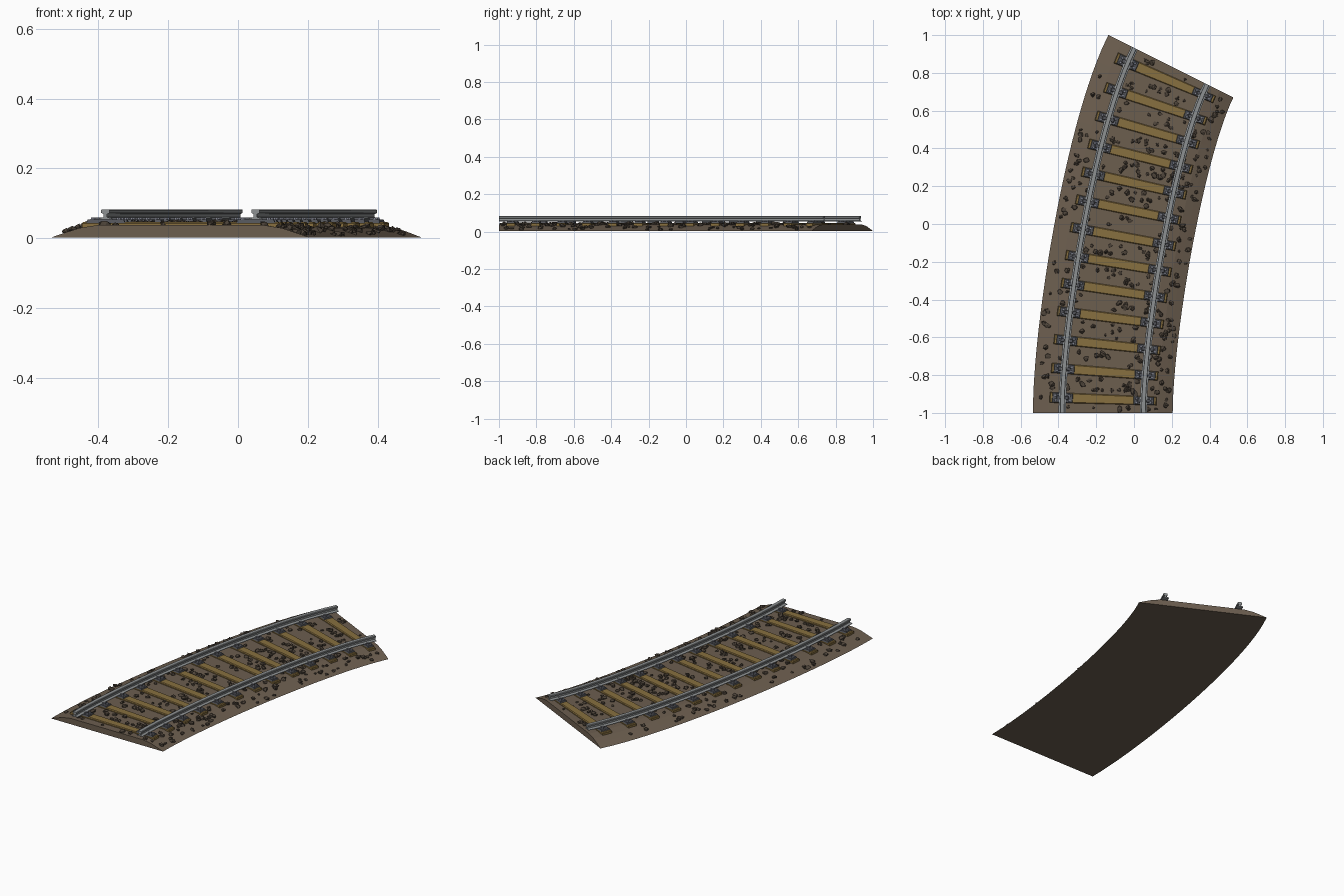
import bpy, bmesh, math, random
from mathutils import Vector, Matrix

if "Cube" in bpy.data.objects:
    bpy.data.objects.remove(bpy.data.objects["Cube"])

random.seed(7)

# ---- centre line of the bend: cubic curve sampled by arc length ----
END = math.radians(26.57)
H = 0.43
P0, P3 = Vector((-0.165, -1.0)), Vector((0.195, 0.835))
D3 = Vector((math.sin(END), math.cos(END)))
P1, P2 = P0 + Vector((0, H)), P3 - D3 * H
N = 400
pts = []
for i in range(N + 1):
    t = i / N
    q = 1 - t
    p = P0 * q**3 + P1 * 3 * q*q*t + P2 * 3 * q*t*t + P3 * t**3
    d = (P1 - P0) * q*q + (P2 - P1) * 2 * q*t + (P3 - P2) * t*t
    pts.append((p, d.normalized()))
dist = [0.0]
for a, b in zip(pts, pts[1:]):
    dist.append(dist[-1] + (b[0] - a[0]).length)
LENGTH = dist[-1]


def bend(u, s, z):
    """u across the track (right positive), s along it, z up."""
    s = min(max(s, 0), LENGTH)
    i = 0
    while i < N - 1 and dist[i + 1] < s:
        i += 1
    f = (s - dist[i]) / (dist[i + 1] - dist[i])
    p = pts[i][0].lerp(pts[i + 1][0], f)
    d = pts[i][1].lerp(pts[i + 1][1], f).normalized()
    return Vector((p.x + d.y * u, p.y - d.x * u, z))


def material(name, rgb):
    m = bpy.data.materials.new(name)
    m.diffuse_color = (*rgb, 1)
    m.use_nodes = True
    m.node_tree.nodes["Principled BSDF"].inputs["Base Color"].default_value = m.diffuse_color
    return m


earth = material("earth brown", (0.150, 0.112, 0.078))
wood = material("sleeper wood", (0.245, 0.160, 0.050))
stone = material("dark stone", (0.072, 0.055, 0.040))
steel = material("rail steel", (0.270, 0.285, 0.290))
iron = material("dark iron", (0.085, 0.088, 0.100))
bolt_metal = material("bolt metal", (0.230, 0.240, 0.290))


def finish(bm, name, mat):
    bmesh.ops.recalc_face_normals(bm, faces=bm.faces)
    me = bpy.data.meshes.new(name)
    bm.to_mesh(me)
    bm.free()
    me.materials.append(mat)
    ob = bpy.data.objects.new(name, me)
    bpy.context.collection.objects.link(ob)
    return ob


def sweep(name, profile, mat, steps=32):
    bm = bmesh.new()
    rings = [[bm.verts.new(bend(u, LENGTH * k / steps, z)) for u, z in profile]
             for k in range(steps + 1)]
    n = len(profile)
    for a, b in zip(rings, rings[1:]):
        for j in range(n):
            bm.faces.new((a[j], a[(j + 1) % n], b[(j + 1) % n], b[j]))
    bm.faces.new(rings[0])
    bm.faces.new(rings[-1])
    return finish(bm, name, mat)


def block(bm, u, s, z0, z1, hu, hs, inset=0.0):
    """Box bent onto the track, with a top smaller by inset."""
    lo, hi = [], []
    for a, b in ((-1, -1), (1, -1), (1, 1), (-1, 1)):
        lo.append(bm.verts.new(bend(u + a * hu, s + b * hs, z0)))
        hi.append(bm.verts.new(bend(u + a * (hu - inset), s + b * (hs - inset), z1)))
    bm.faces.new(lo[::-1])
    bm.faces.new(hi)
    for j in range(4):
        k = (j + 1) % 4
        bm.faces.new((lo[j], lo[k], hi[k], hi[j]))


def mirrored(half):
    return half + [(-u, z) for u, z in reversed(half)]


# ---- ballast bed ----
BED = [(0.37, 0.002), (0.33, 0.016), (0.29, 0.029), (0.24, 0.037)]
sweep("ballast_bed", mirrored(BED), earth)


def bed_height(u):
    u = abs(u)
    if u <= 0.24:
        return 0.037
    for (a, za), (b, zb) in zip(BED, BED[1:]):
        if b <= u <= a:
            return zb + (za - zb) * (u - b) / (a - b)
    return 0.002


# ---- rails: I-shaped section ----
RAIL = [(0.019, 0.053), (0.019, 0.056), (0.005, 0.060), (0.005, 0.069),
        (0.012, 0.072), (0.012, 0.080), (0.010, 0.082)]
GAUGE = 0.215
for name, off in (("left_rail", -GAUGE), ("right_rail", GAUGE)):
    sweep(name, [(u + off, z) for u, z in mirrored(RAIL)], steel)

# ---- sleepers with rail plates, clips and bolts ----
COUNT = 13
PITCH = LENGTH / COUNT
sleepers, plates, bolts = bmesh.new(), bmesh.new(), bmesh.new()
for i in range(COUNT):
    s = (i + 0.5) * PITCH
    block(sleepers, 0, s, 0.02, 0.042, 0.283, 0.025)
    block(sleepers, 0, s, 0.042, 0.046, 0.283, 0.025, 0.004)
    for side in (-GAUGE, GAUGE):
        block(plates, side, s, 0.044, 0.053, 0.055, 0.024, 0.003)
        for k in (-1, 1):
            block(plates, side + k * 0.022, s, 0.053, 0.059, 0.010, 0.010, 0.002)
            for e in (-1, 1):
                c = bend(side + k * 0.037, s + e * 0.011, 0.055)
                bmesh.ops.create_cone(bolts, cap_ends=True, segments=6, radius1=0.008,
                                      radius2=0.006, depth=0.007,
                                      matrix=Matrix.Translation(c))
finish(sleepers, "sleepers", wood)
finish(plates, "rail_plates", iron)
finish(bolts, "plate_bolts", bolt_metal)

# ---- loose stones, kept off the sleepers, denser on the right shoulder ----
stones = bmesh.new()
made = 0
while made < 330:
    u = random.uniform(-0.35, 0.35)
    if u < -0.05 and random.random() < 0.3:
        continue
    s = random.uniform(0.02, LENGTH - 0.02)
    near = abs((s / PITCH) % 1 - 0.5) * PITCH
    if abs(u) < 0.295 and near < 0.036:
        continue
    r = random.uniform(0.008, 0.016)
    m = (Matrix.Translation(bend(u, s, bed_height(u) + r * 0.25))
         @ Matrix.Rotation(random.uniform(0, 6.28), 4, 'Z')
         @ Matrix.Diagonal((r * random.uniform(0.9, 1.4), r, r * 0.7, 1)))
    new = bmesh.ops.create_icosphere(stones, subdivisions=1, radius=1, matrix=m)["verts"]
    for v in new:
        v.co += Vector([random.uniform(-0.25, 0.25) * r for _ in range(3)])
        v.co.z = max(v.co.z, 0.001)
    made += 1
finish(stones, "loose_stones", stone)
